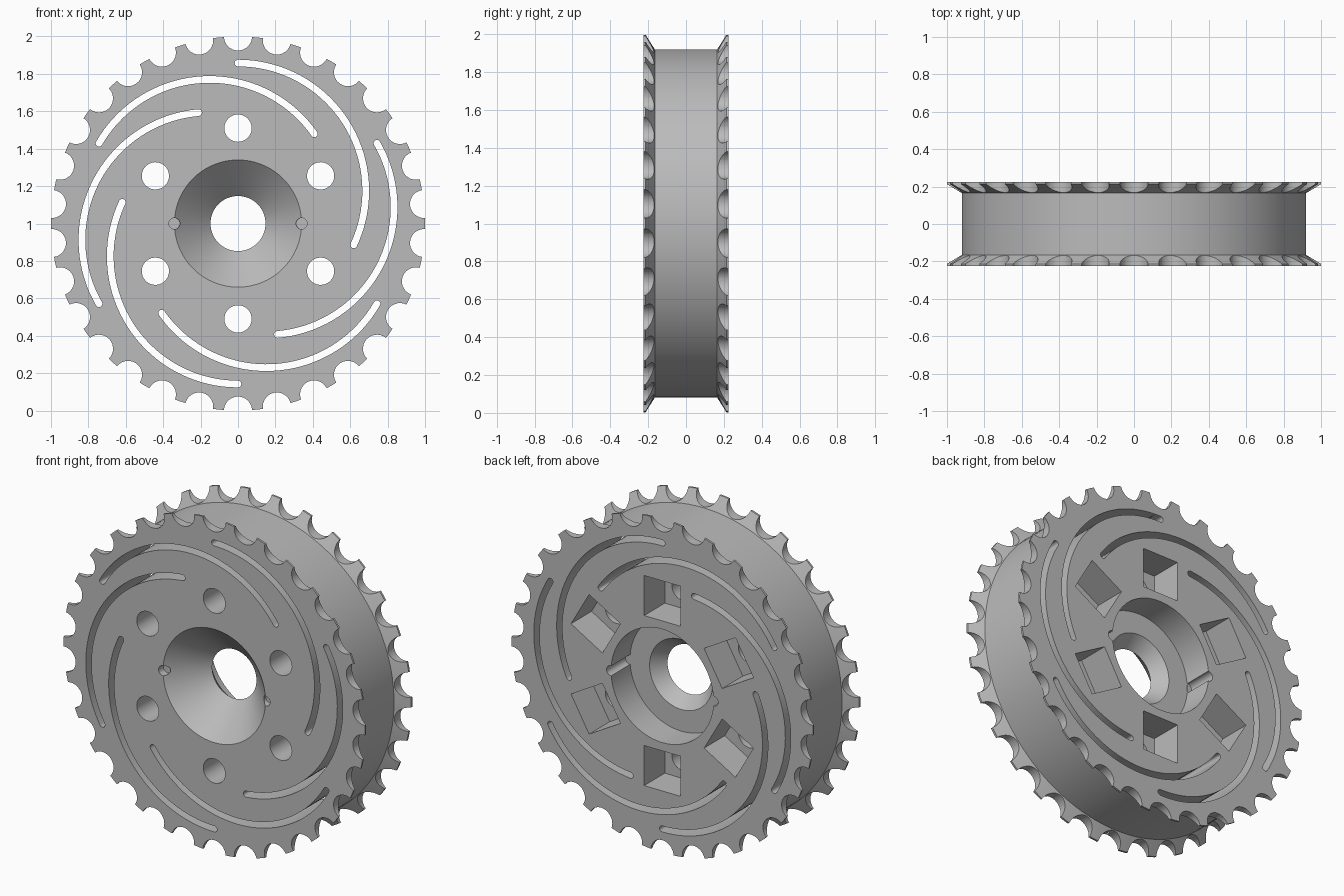
import bpy
import bmesh
from math import sin, cos, pi, radians

HALF = 0.225      # half of the wheel width
OVER = 0.3        # cutters reach past both faces

cube = bpy.data.objects.get("Cube")
if cube:
    bpy.data.objects.remove(cube, do_unlink=True)

grey = bpy.data.materials.new("plain grey")
grey.use_nodes = True
colour = (0.5, 0.5, 0.5, 1)
grey.diffuse_color = colour
grey.node_tree.nodes["Principled BSDF"].inputs["Base Color"].default_value = colour


def finish(bm, name):
    bmesh.ops.recalc_face_normals(bm, faces=bm.faces)
    mesh = bpy.data.meshes.new(name)
    bm.to_mesh(mesh)
    bm.free()
    obj = bpy.data.objects.new(name, mesh)
    bpy.context.collection.objects.link(obj)
    mesh.materials.append(grey)
    obj.location.z = 1
    return obj


def lathe(profile, name, steps=120):
    """Turn a closed (radius, y) profile about the wheel axis."""
    bm = bmesh.new()
    rings = []
    for i in range(steps):
        a = 2 * pi * i / steps
        rings.append([bm.verts.new((r * cos(a), y, r * sin(a))) for r, y in profile])
    for i, ring in enumerate(rings):
        after = rings[(i + 1) % steps]
        for j in range(len(profile)):
            k = (j + 1) % len(profile)
            bm.faces.new((ring[j], ring[k], after[k], after[j]))
    return finish(bm, name)


def prism(bm, outline, y0, y1, turn=0):
    """Add a prism along y from an (x, z) outline turned about the axis."""
    c, s = cos(turn), sin(turn)
    flat = [(x * c - z * s, x * s + z * c) for x, z in outline]
    near = [bm.verts.new((x, y0, z)) for x, z in flat]
    far = [bm.verts.new((x, y1, z)) for x, z in flat]
    bm.faces.new(near)
    bm.faces.new(far)
    for i in range(len(flat)):
        k = (i + 1) % len(flat)
        bm.faces.new((near[i], near[k], far[k], far[i]))


def arc(cx, cz, r, a0, a1, steps):
    angles = [radians(a0 + (a1 - a0) * i / steps) for i in range(steps + 1)]
    return [(cx + r * cos(a), cz + r * sin(a)) for a in angles]


def circle(cx, cz, r, steps=32):
    return arc(cx, cz, r, 0, 360, steps)[:-1]


def curved_slot(cz, r, a0, a1, half):
    """Outline of an arc-shaped slot with round ends."""
    def end(a):
        return r * cos(radians(a)), cz + r * sin(radians(a))
    return (arc(0, cz, r + half, a0, a1, 36)
            + arc(*end(a1), half, a1, a1 + 180, 8)[1:-1]
            + arc(0, cz, r - half, a1, a0, 36)
            + arc(*end(a0), half, a0 - 180, a0, 8)[1:-1])


def carve(target, bm, name):
    cutter = finish(bm, name)
    cutter.hide_render = True
    mod = target.modifiers.new(name, 'BOOLEAN')
    mod.operation = 'DIFFERENCE'
    mod.solver = 'EXACT'
    mod.object = cutter
    bpy.context.view_layer.objects.active = target
    bpy.ops.object.modifier_apply(modifier=name)
    bpy.data.objects.remove(cutter, do_unlink=True)


# Wheel body: grooved rim, conical front socket, counterbored back
wheel = lathe([
    (0.34, -HALF), (1.0, -HALF), (1.0, -0.213), (0.92, -0.165),
    (0.92, 0.165), (1.0, 0.213), (1.0, HALF), (0.34, HALF),
    (0.34, 0.045), (0.21, 0.045), (0.147, -0.035),
], "toothed_wheel")

# Scalloped notches between the teeth
bm = bmesh.new()
for i in range(30):
    prism(bm, circle(0, 1.0, 0.075, 28), -OVER, OVER, i * pi / 15)
carve(wheel, bm, "tooth_notches")

# Swirling slots and round bolt holes through the web
bm = bmesh.new()
for i in range(6):
    turn = i * pi / 3
    prism(bm, curved_slot(0.175, 0.683, -25, 90, 0.018), -OVER, OVER, turn)
    prism(bm, circle(0, 0.51, 0.073), -OVER, 0.1, turn)
carve(wheel, bm, "slots_and_holes")

# Square pockets behind the bolt holes
bm = bmesh.new()
w = 0.12
for i in range(6):
    square = [(-w, 0.51 - w), (w, 0.51 - w), (w, 0.51 + w), (-w, 0.51 + w)]
    prism(bm, square, 0.03, OVER, i * pi / 3)
carve(wheel, bm, "square_pockets")

# Small keyways on both sides of the hub
bm = bmesh.new()
for x in (-0.34, 0.34):
    prism(bm, circle(x, 0, 0.03, 20), -OVER, -0.18)
    prism(bm, circle(x, 0, 0.03, 20), 0.046, OVER)
carve(wheel, bm, "keyways")

# Smooth the round walls, keep the edges sharp
bpy.ops.object.select_all(action='DESELECT')
wheel.select_set(True)
bpy.context.view_layer.objects.active = wheel
bpy.ops.object.shade_smooth_by_angle(angle=radians(25))
